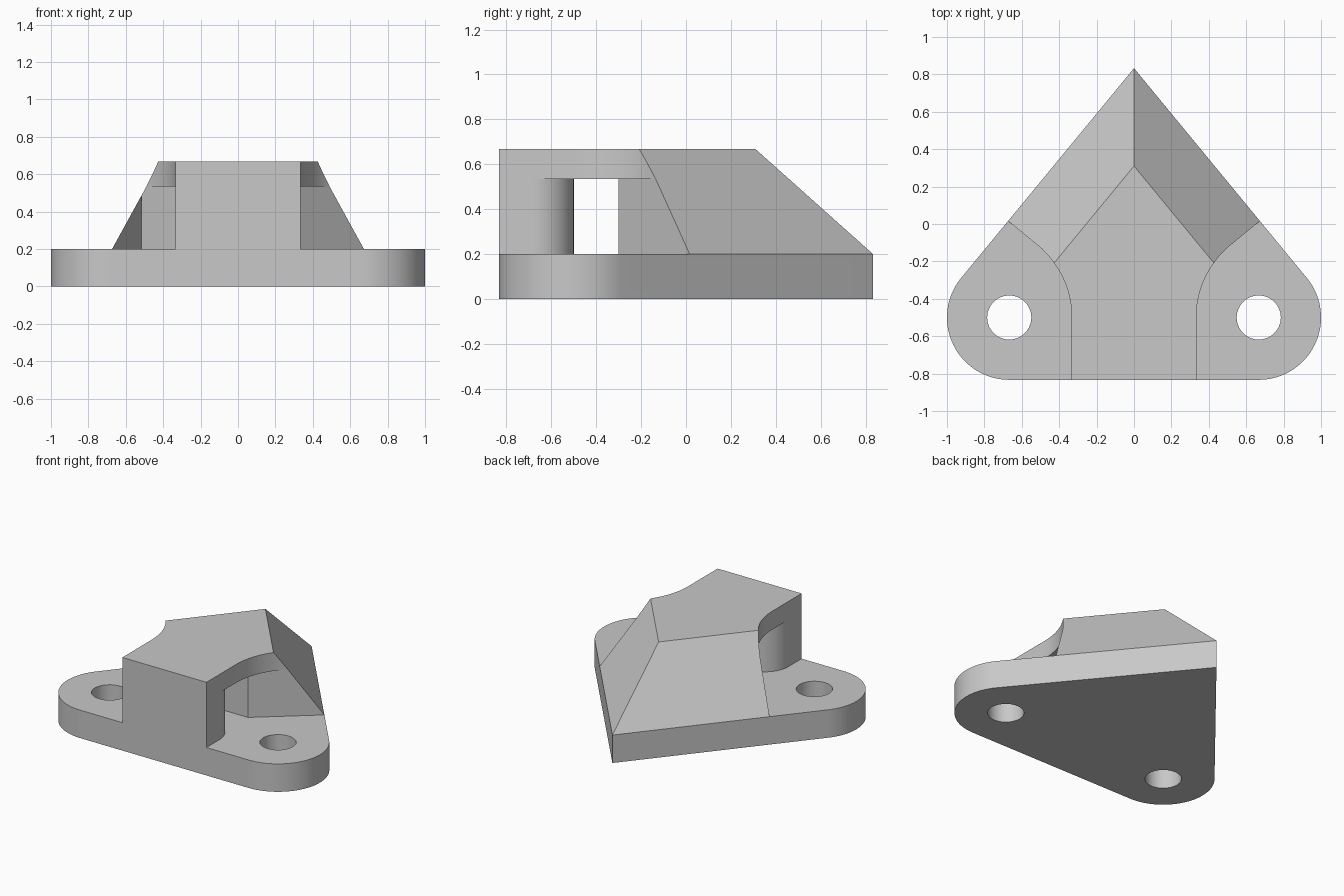
import bpy, bmesh
from math import sin, cos, acos, atan2, hypot, radians

cube = bpy.data.objects.get("Cube")
if cube:
    bpy.data.objects.remove(cube, do_unlink=True)

grey = bpy.data.materials.new("light grey")
grey.use_nodes = True
grey.diffuse_color = (0.58, 0.58, 0.58, 1)
grey.node_tree.nodes["Principled BSDF"].inputs["Base Color"].default_value = grey.diffuse_color


def arc(cx, cy, r, a0, a1, n=24):
    return [(cx + r * cos(a0 + (a1 - a0) * i / n), cy + r * sin(a0 + (a1 - a0) * i / n))
            for i in range(n + 1)]


def mirrored(half):
    """Close a right-hand half outline, leaving centre-line points single."""
    return half + [(-x, y) for x, y in reversed(half) if abs(x) > 1e-6]


def prism(name, lower, z0, z1, upper=None):
    """Solid between two matching outlines."""
    bm = bmesh.new()
    a = [bm.verts.new((x, y, z0)) for x, y in lower]
    b = [bm.verts.new((x, y, z1)) for x, y in (upper or lower)]
    bm.faces.new(a)
    bm.faces.new(b)
    for i in range(len(a)):
        j = (i + 1) % len(a)
        bm.faces.new((a[i], a[j], b[j], b[i]))
    bmesh.ops.recalc_face_normals(bm, faces=bm.faces)
    mesh = bpy.data.meshes.new(name)
    bm.to_mesh(mesh)
    bm.free()
    mesh.materials.append(grey)
    ob = bpy.data.objects.new(name, mesh)
    bpy.context.collection.objects.link(ob)
    return ob


def combine(target, tool, operation):
    """Apply a boolean and discard the tool."""
    mod = target.modifiers.new("combine", 'BOOLEAN')
    mod.operation, mod.solver, mod.object = operation, 'EXACT', tool
    bpy.context.view_layer.objects.active = target
    bpy.ops.object.modifier_apply(modifier=mod.name)
    bpy.data.objects.remove(tool, do_unlink=True)


# Main dimensions
front, apex, plate_top, top = -0.833, 0.833, 0.2, 0.667
lug_x, lug_y, lug_r = 0.667, -0.5, 0.333
to_apex = atan2(apex - lug_y, -lug_x)
side = to_apex - acos(lug_r / hypot(lug_x, apex - lug_y))   # direction of the side normal
nx, ny = cos(side), sin(side)

# Base plate with rounded lugs
plate = prism("mounting_bracket",
              mirrored([(0, front)] + arc(lug_x, lug_y, lug_r, radians(-90), side, 40) + [(0, apex)]),
              0, plate_top)


# Sloped block on top
def triangle(tip):
    half_width = (tip - front) * ny / nx
    return [(0, tip), (-half_width, front), (half_width, front)]


block = prism("sloped_block", triangle(apex), plate_top, top, triangle(0.31))

# Curved slots above both lugs
slot_x, slot_r = 0.333, 0.5
cx = slot_x + slot_r
curve = arc(cx, lug_y, slot_r, radians(180), side + radians(90))
tx, ty = curve[-1]
slot = [(slot_x, -1)] + curve + [(tx + 1.5 * nx, ty + 1.5 * ny), (2, -1)]
for s in (1, -1):
    combine(block, prism("slot_cutter", [(s * x, y) for x, y in slot], 0.1, 1), 'DIFFERENCE')

# Passage joining the slots under the block's roof
back, r = -0.3, 0.18
passage = [(0, back), (tx - (ty - back) * nx / ny, back), (tx, ty), (0.8, -0.5), (0.4, -0.72)]
passage += arc(slot_x - r, lug_y - r, r, 0, radians(90)) + [(0, lug_y)]
combine(block, prism("passage_cutter", mirrored(passage), 0.1, 0.535), 'DIFFERENCE')

combine(plate, block, 'UNION')

# Bolt holes
for s in (1, -1):
    hole = arc(s * lug_x, lug_y, 0.118, 0, radians(360), 48)[:-1]
    combine(plate, prism("hole_cutter", hole, -0.1, 0.25), 'DIFFERENCE')

bpy.ops.object.select_all(action='DESELECT')
plate.select_set(True)
bpy.context.view_layer.objects.active = plate
bpy.ops.object.shade_smooth_by_angle(angle=radians(25))
